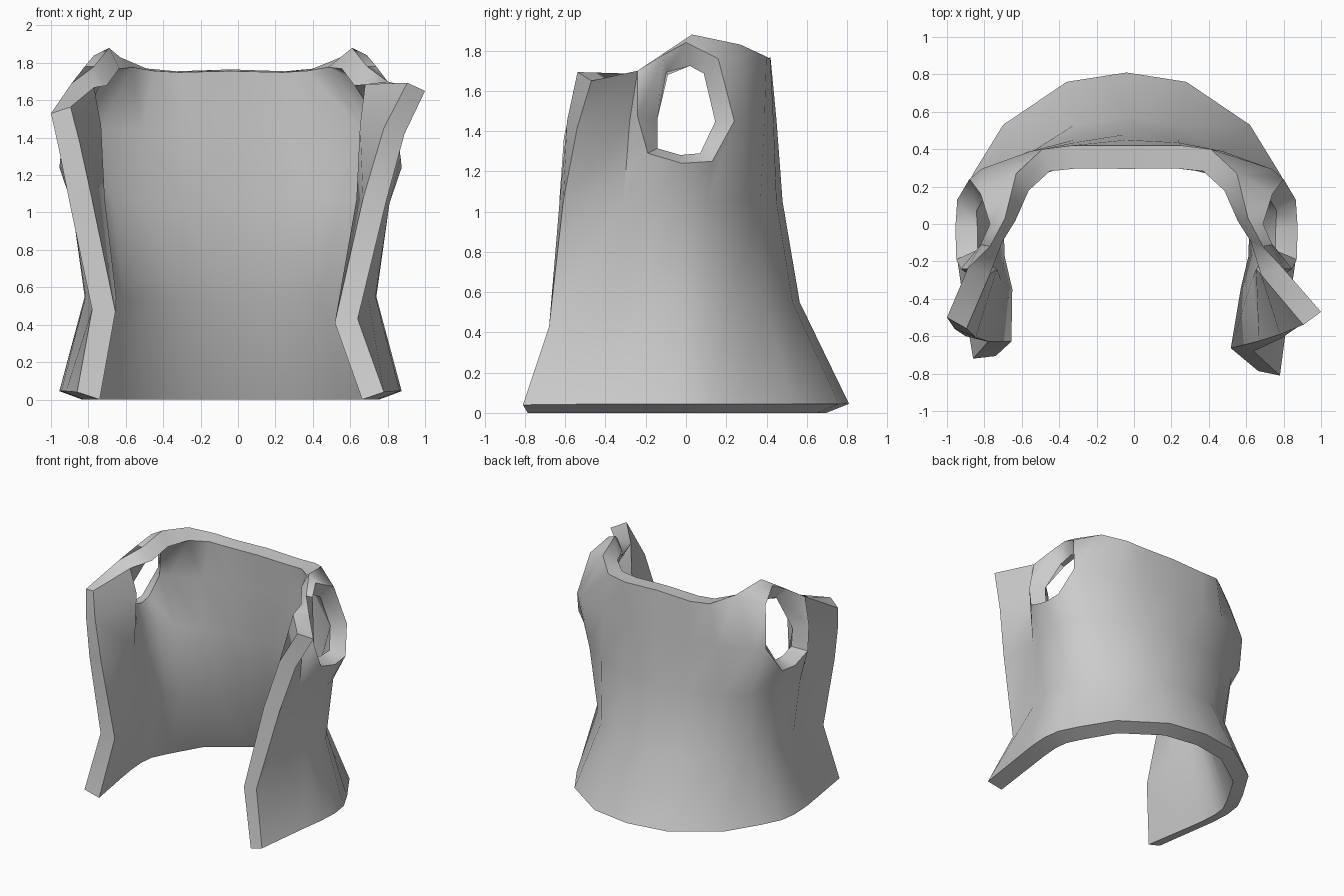
import bpy, bmesh, math

if "Cube" in bpy.data.objects:
    bpy.data.objects.remove(bpy.data.objects["Cube"])

CX = -0.04          # symmetry line of the garment
THICK = 0.125

# Horizontal sections from centre back (0) round the side to the front crease (7)
ROWS = {
    "b": (0.045, [(0, .81), (.32, .76), (.66, .53), (.82, .27), (.895, .12),
                  (.915, -.02), (.905, -.19), (.88, -.36)]),
    "w": (0.55, [(0, .565), (.28, .53), (.52, .395), (.67, .22), (.75, .10),
                 (.78, -.02), (.775, -.19), (.735, -.36)]),
    "h": (1.05, [(0, .48), (.28, .45), (.53, .37), (.715, .26), (.81, .11),
                 (.85, -.02), (.85, -.18), (.795, -.31)]),
    "m": (1.45, [(0, .45), (.28, .435), (.51, .39), (.775, .295)]),
}
# Neckline and armhole ring
POINTS = {
    "n0": (0, .42, 1.765), "n1": (.29, .42, 1.755), "n2": (.45, .40, 1.77),
    "n3": (.59, .27, 1.83), "n4": (.65, .03, 1.88), "n5": (.73, -.12, 1.78),
    "n6": (.84, -.24, 1.70), "m7": (.81, -.28, 1.45),
    "bb": (.905, .13, 1.25), "bm": (.915, -.02, 1.24), "bf": (.91, -.19, 1.29),
    "sb": (.84, .24, 1.45), "sf": (.885, -.24, 1.47),
    "tb": (.78, .16, 1.76), "tm": (.73, .0, 1.84), "tf": (.78, -.11, 1.78),
}
# Front edges: the two flaps hang differently
RIGHT = {"b8": (.82, -.81, .04), "w8": (.68, -.68, .43), "h8": (.83, -.61, 1.05),
         "m8": (.93, -.54, 1.42), "n8": (1.04, -.47, 1.65)}
LEFT = {"b8": (.82, -.72, .04), "w8": (.74, -.63, .48), "h8": (.86, -.60, 1.05),
        "m8": (.92, -.56, 1.35), "n8": (.96, -.50, 1.53), "n6": (.85, -.24, 1.69)}

# Faces: regular bands below the arm, then panels around the armhole
FACES = [f"{a}{i} {a}{i+1} {c}{i+1} {c}{i}" for a, c, n in
         (("b", "w", 8), ("w", "h", 8), ("h", "m", 3), ("m", "n", 3)) for i in range(n)]
FACES += ["h3 h4 bb sb", "h3 sb m3", "h4 h5 bm bb", "h5 h6 bf bm", "h6 h7 sf bf",
          "h7 m7 sf", "h7 h8 m8 m7", "m3 sb tb n3", "n3 tb tm n4", "n4 tm tf n5",
          "n5 tf sf n6", "n6 sf m7", "m7 m8 n8 n6"]


def add_half(bm, side, front):
    pts = {f"{r}{i}": (x, y, z) for r, (z, row) in ROWS.items()
           for i, (x, y) in enumerate(row)}
    pts.update(POINTS)
    pts.update(front)
    v = {k: bm.verts.new((CX + side * x, y, z)) for k, (x, y, z) in pts.items()}
    for f in FACES:
        loop = [v[k] for k in f.split()]
        bm.faces.new(loop[::-1] if side > 0 else loop)


# Outer cloth surface
bm = bmesh.new()
add_half(bm, 1, RIGHT)
add_half(bm, -1, LEFT)
bmesh.ops.remove_doubles(bm, verts=bm.verts, dist=0.001)
mesh = bpy.data.meshes.new("vest")
bm.to_mesh(mesh)
bm.free()
vest = bpy.data.objects.new("vest", mesh)
bpy.context.collection.objects.link(vest)
bpy.context.view_layer.objects.active = vest
vest.select_set(True)

# Thick lining inside
solid = vest.modifiers.new("thickness", "SOLIDIFY")
solid.thickness = THICK
solid.offset = -1
bpy.ops.object.modifier_apply(modifier=solid.name)

# Rest the inner hem on the ground
for vert in vest.data.vertices:
    if vert.co.z < 0.036:
        vert.co.z = 0

bpy.ops.object.shade_smooth_by_angle(angle=math.radians(50))
